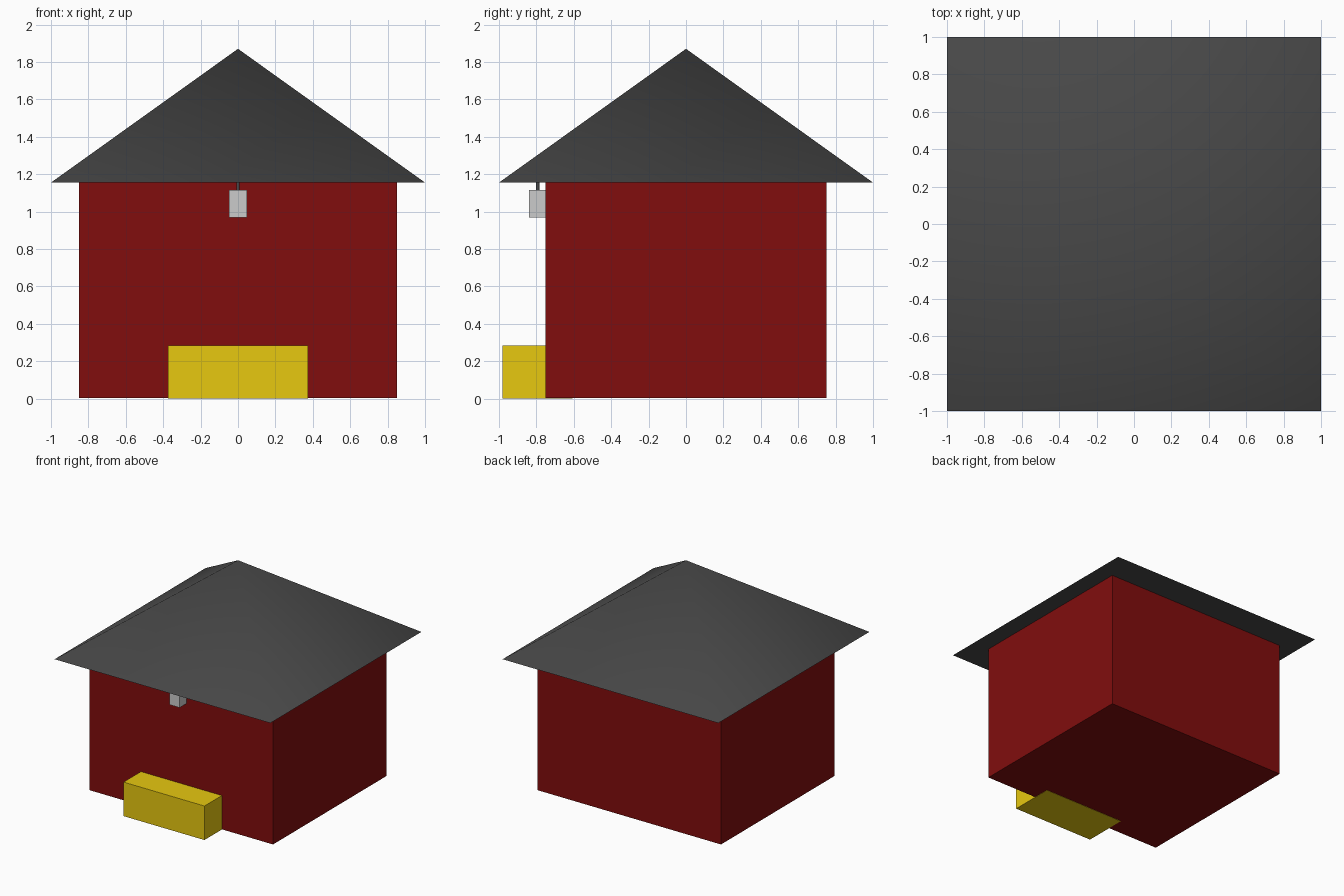
import bpy
import math

if "Cube" in bpy.data.objects:
    bpy.data.objects.remove(bpy.data.objects["Cube"])


def material(name, rgb):
    m = bpy.data.materials.new(name)
    m.diffuse_color = (*rgb, 1)
    m.use_nodes = True
    m.node_tree.nodes["Principled BSDF"].inputs["Base Color"].default_value = m.diffuse_color
    return m


def box(name, x, y, z, mat=None):
    """Box from (min, max) ranges on each axis."""
    ranges = (x, y, z)
    bpy.ops.mesh.primitive_cube_add(size=1, location=[(a + b) / 2 for a, b in ranges])
    o = bpy.context.object
    o.name = name
    o.scale = [b - a for a, b in ranges]
    bpy.ops.object.transform_apply(location=False, rotation=False, scale=True)
    if mat:
        o.data.materials.append(mat)
    return o


red = material("red_paint", (0.22, 0.004, 0.004))
yellow = material("yellow_paint", (0.8, 0.58, 0.005))
dark = material("dark_roofing", (0.065, 0.065, 0.065))

EAVES, APEX = 1.155, 1.87

# House body
box("walls", (-0.85, 0.85), (-0.75, 0.75), (0.002, EAVES + 0.001), red)

# Pyramid roof, softly shaded with a sharp eaves edge
bpy.ops.mesh.primitive_cone_add(vertices=4, radius1=math.sqrt(2), radius2=0,
                                depth=APEX - EAVES, location=(0, 0, (APEX + EAVES) / 2),
                                rotation=(0, 0, math.pi / 4))
roof = bpy.context.object
roof.name = "roof"
bpy.ops.object.transform_apply(location=False, rotation=True, scale=False)
roof.data.materials.append(dark)
bpy.ops.object.shade_smooth_by_angle(angle=math.radians(60))

# Front bench block, set partly into the wall
box("front_bench", (-0.375, 0.375), (-0.98, -0.607), (0, 0.285), yellow)

# Lamp hanging from the eaves
box("lamp", (-0.047, 0.047), (-0.84, -0.746), (0.968, 1.115))
bpy.ops.mesh.primitive_cylinder_add(vertices=12, radius=0.009, depth=0.06,
                                    location=(0, -0.793, 1.135))
rod = bpy.context.object
rod.name = "lamp_rod"
rod.data.materials.append(dark)
